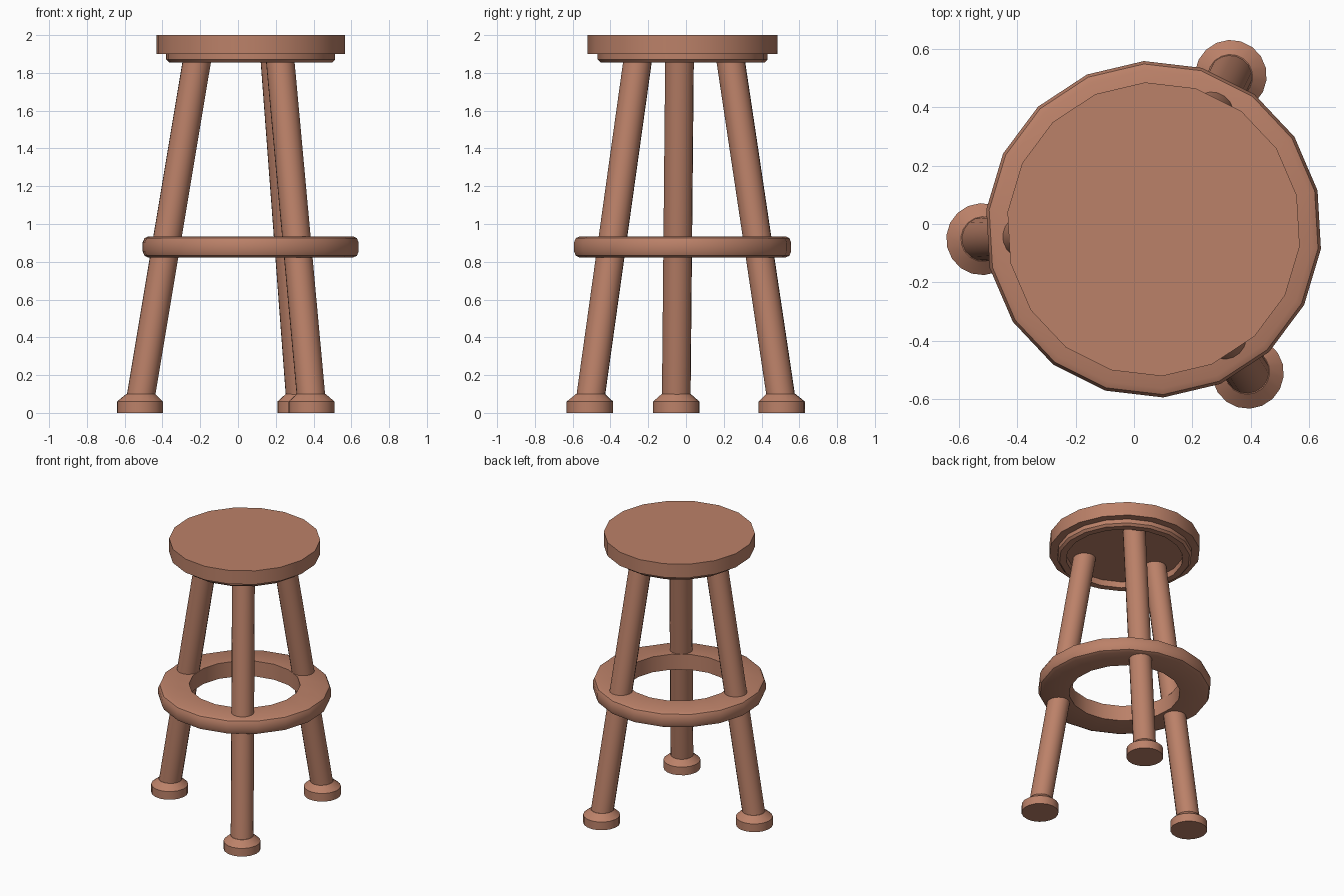
import bpy, bmesh
from math import radians, cos, sin, pi

if "Cube" in bpy.data.objects:
    bpy.data.objects.remove(bpy.data.objects["Cube"])

CX, CY = 0.067, -0.018      # stool axis
SIDES = 18
PHASE = radians(13.3)

wood = bpy.data.materials.new("wood")
wood.diffuse_color = (0.50, 0.22, 0.14, 1)
wood.use_nodes = True
wood.node_tree.nodes["Principled BSDF"].inputs["Base Color"].default_value = wood.diffuse_color


def lathe(name, rows, closed=False):
    """Join circles given as (x, y, z, radius); cap the ends or close the loop."""
    bm = bmesh.new()
    loops = []
    for x, y, z, r in rows:
        loops.append([bm.verts.new((x + r * cos(PHASE + 2 * pi * i / SIDES),
                                    y + r * sin(PHASE + 2 * pi * i / SIDES), z))
                      for i in range(SIDES)])
    pairs = list(zip(loops, loops[1:]))
    if closed:
        pairs.append((loops[-1], loops[0]))
    else:
        bm.faces.new(loops[0])
        bm.faces.new(loops[-1])
    for a, b in pairs:
        for i in range(SIDES):
            j = (i + 1) % SIDES
            bm.faces.new((a[i], a[j], b[j], b[i]))
    bmesh.ops.recalc_face_normals(bm, faces=bm.faces)
    mesh = bpy.data.meshes.new(name)
    bm.to_mesh(mesh)
    bm.free()
    mesh.materials.append(wood)
    obj = bpy.data.objects.new(name, mesh)
    bpy.context.collection.objects.link(obj)
    bpy.ops.object.select_all(action='DESELECT')
    obj.select_set(True)
    bpy.context.view_layer.objects.active = obj
    bpy.ops.object.shade_smooth_by_angle(angle=radians(30))
    return obj


def centred(profile):
    return [(CX, CY, z, r) for r, z in profile]


# Seat disc with a hollow rim underneath
lathe("seat", centred([(0.503, 2.0), (0.503, 1.9), (0.45, 1.9), (0.45, 1.87),
                       (0.435, 1.855), (0.39, 1.855), (0.39, 1.9)]))

# Foot ring with a rounded outer edge
lathe("foot_ring", centred([(0.37, 0.822), (0.545, 0.822), (0.566, 0.832),
                            (0.576, 0.855), (0.576, 0.902), (0.566, 0.925),
                            (0.545, 0.935), (0.37, 0.935)]), closed=True)

# Three splayed legs, each with a wide foot
for name, angle in (("left", 183.3), ("front", 303.3), ("back", 63.3)):
    a = radians(angle)

    def at(d, z, r):
        return (CX + d * cos(a), CY + d * sin(a), z, r)

    lathe(name + "_leg", [at(0.587, 0.06, 0.076), at(0.279, 1.9, 0.076)])
    lathe(name + "_foot", [at(0.587, 0, 0.123), at(0.587, 0.06, 0.123),
                           at(0.583, 0.1, 0.077)])
